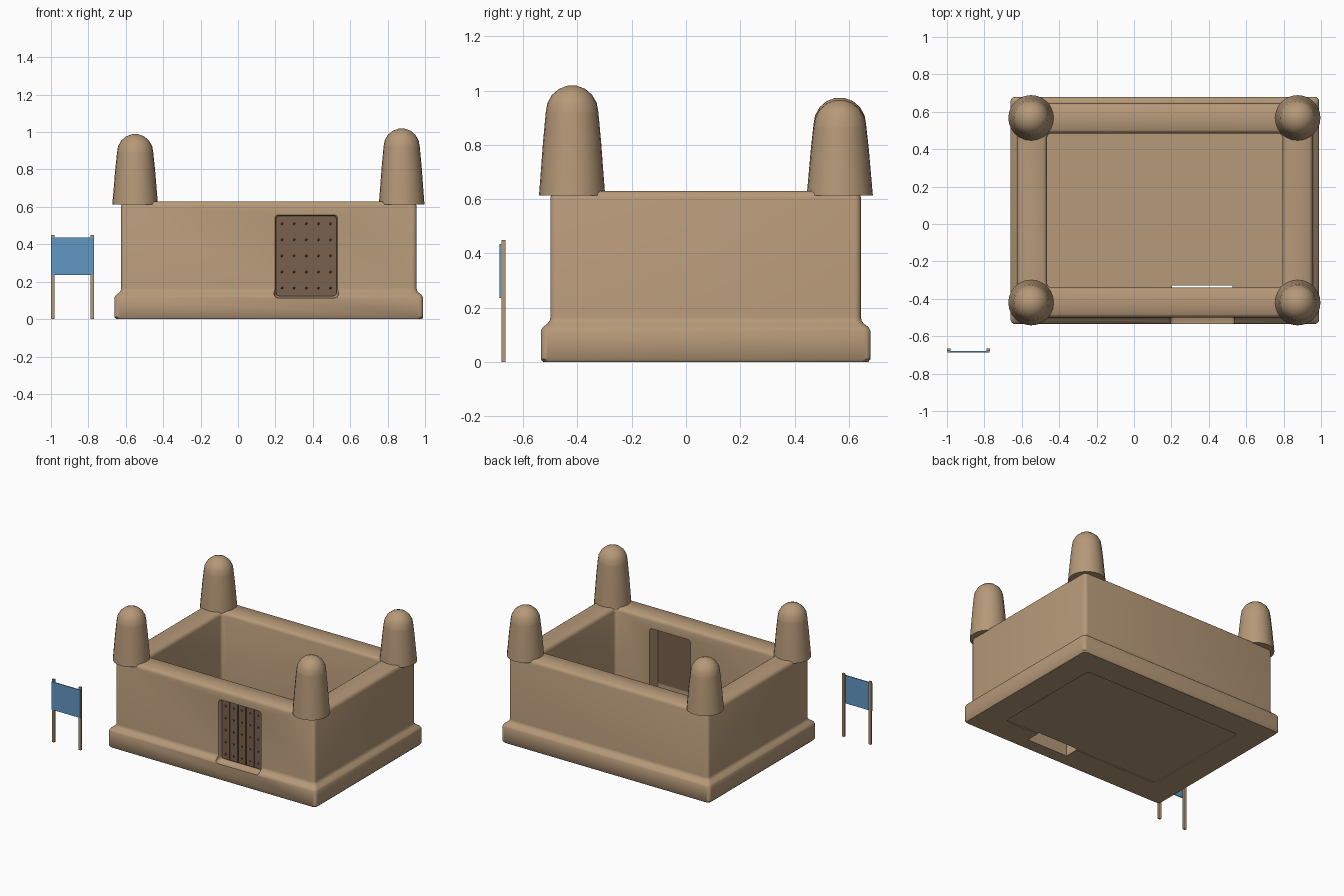
import bpy, bmesh, math
from mathutils import Matrix, Vector

cube = bpy.data.objects.get("Cube")
if cube:
    bpy.data.objects.remove(cube, do_unlink=True)


def material(name, rgb):
    mat = bpy.data.materials.new(name)
    mat.use_nodes = True
    mat.diffuse_color = (*rgb, 1)
    mat.node_tree.nodes["Principled BSDF"].inputs["Base Color"].default_value = (*rgb, 1)
    return mat


CLAY = material("tan clay", (0.47, 0.32, 0.19))
WOOD = material("brown wood", (0.19, 0.12, 0.075))
IRON = material("dark studs", (0.09, 0.06, 0.04))
BLUE = material("blue board", (0.12, 0.31, 0.55))


def finish(name, bm, mat, smooth=None):
    bmesh.ops.recalc_face_normals(bm, faces=bm.faces)
    mesh = bpy.data.meshes.new(name)
    bm.to_mesh(mesh)
    bm.free()
    mesh.materials.append(mat)
    obj = bpy.data.objects.new(name, mesh)
    bpy.context.collection.objects.link(obj)
    if smooth:
        smooth_object(obj, smooth)
    return obj


def activate(obj):
    bpy.ops.object.select_all(action="DESELECT")
    obj.select_set(True)
    bpy.context.view_layer.objects.active = obj


def smooth_object(obj, degrees):
    activate(obj)
    bpy.ops.object.shade_smooth_by_angle(angle=math.radians(degrees))


def skin(bm, rings):
    """Bridge consecutive vertex rings and cap both ends."""
    for a, b in zip(rings, rings[1:]):
        for i in range(len(a)):
            j = (i + 1) % len(a)
            bm.faces.new((a[i], a[j], b[j], b[i]))
    bm.faces.new(rings[0])
    bm.faces.new(rings[-1])


def rounded_loft(name, centre, half, levels, radius, mat, turn=Matrix(), smooth=None):
    """Stack rounded rectangles; each level is (inset, height)."""
    bm = bmesh.new()
    rings = []
    for inset, z in levels:
        ring = []
        for k in range(4):
            mid = math.radians(45 + 90 * k)
            sx, sy = (1 if math.cos(mid) > 0 else -1), (1 if math.sin(mid) > 0 else -1)
            cx = centre[0] + sx * (half[0] - inset - radius)
            cy = centre[1] + sy * (half[1] - inset - radius)
            for s in range(5):
                a = math.radians(90 * k + 22.5 * s)
                p = Vector((cx + radius * math.cos(a), cy + radius * math.sin(a), z))
                ring.append(bm.verts.new(turn @ p))
        rings.append(ring)
    skin(bm, rings)
    return finish(name, bm, mat, smooth)


def box(name, lo, hi, mat):
    lo, hi = Vector(lo), Vector(hi)
    bm = bmesh.new()
    bmesh.ops.create_cube(bm, size=1, matrix=Matrix.Translation((lo + hi) / 2)
                          @ Matrix.Diagonal((*(hi - lo), 1)))
    return finish(name, bm, mat)


def cut(target, cutter):
    cutter.hide_render = True
    mod = target.modifiers.new("cut", "BOOLEAN")
    mod.operation, mod.solver, mod.object = "DIFFERENCE", "EXACT", cutter
    activate(target)
    bpy.ops.object.modifier_apply(modifier=mod.name)
    bpy.data.objects.remove(cutter, do_unlink=True)


# Courtyard wall with flared plinth, rounded rim and thin floor
wall_profile = [
    (0.195, 0.005), (0.195, 0), (0.008, 0), (0, 0.01), (0, 0.115), (0.006, 0.127),
    (0.025, 0.142), (0.033, 0.153), (0.035, 0.165), (0.035, 0.605), (0.04, 0.62),
    (0.053, 0.63), (0.177, 0.63), (0.19, 0.62), (0.195, 0.605), (0.195, 0.015)]
walls = rounded_loft("courtyard_wall", (0.165, 0.0725), (0.825, 0.6075),
                     wall_profile, 0.025, CLAY)

# Doorway: flared front opening, and an inner recess open to the underside
UPRIGHT = Matrix.Rotation(math.pi / 2, 4, "X")
DOOR = (0.365, 0.338)
cut(walls, rounded_loft("door_cutter", DOOR, (0.162, 0.214),
                        [(0, 0.425), (0, 0.49), (-0.01, 0.507), (-0.01, 0.6)],
                        0.02, CLAY, UPRIGHT))
cut(walls, rounded_loft("recess_cutter", (DOOR[0], 0.25), (0.162, 0.302),
                        [(0, 0.33), (0, 0.437)], 0.02, CLAY, UPRIGHT))
smooth_object(walls, 40)

# Door slab, planks and studs
rounded_loft("door_slab", DOOR, (0.163, 0.216), [(0, 0.434), (0, 0.468)],
             0.02, WOOD, UPRIGHT)
STEP = 0.065
studs = bmesh.new()
for c in range(5):
    x = DOOR[0] + (c - 2) * STEP
    box(f"door_plank_{c + 1}", (x - 0.029, -0.476, 0.13), (x + 0.029, -0.466, 0.547), WOOD)
    for r in range(5):
        spot = Matrix.Translation((x, -0.476, DOOR[1] + (r - 2) * 0.086))
        bmesh.ops.create_icosphere(studs, subdivisions=1, radius=0.007, matrix=spot)
finish("door_studs", studs, IRON)


def turret(name, x, y, top):
    """Tapered round shaft with a separate faceted dome."""
    base, neck = 0.613, top - 0.1
    shaft = [(0.122, 0), (0.115, 0.3), (0.107, 0.65), (0.097, 1)]
    dome = [(math.cos(math.radians(a)), math.sin(math.radians(a))) for a in (0, 20, 40, 60, 80)]
    parts = {
        "shaft": [(r, base + t * (neck - base)) for r, t in shaft],
        "dome": [(0.097 * c, neck + 0.1 * s) for c, s in dome]}
    for part, profile in parts.items():
        bm = bmesh.new()
        rings = [[bm.verts.new((x + r * math.cos(i * math.pi / 12),
                                y + r * math.sin(i * math.pi / 12), z)) for i in range(24)]
                 for r, z in profile]
        skin(bm, rings)
        finish(f"{name}_{part}", bm, CLAY, 40)


# Corner turrets of slightly differing heights
turret("front_right_turret", -0.55, -0.42, 0.99)
turret("front_left_turret", 0.875, -0.42, 1.02)
turret("back_right_turret", -0.55, 0.567, 0.975)
turret("back_left_turret", 0.875, 0.567, 0.967)

# Free-standing sign
for side, x in (("right", -0.991), ("left", -0.779)):
    box(f"sign_{side}_post", (x - 0.009, -0.68, 0), (x + 0.009, -0.665, 0.45), CLAY)
box("sign_board", (-0.998, -0.687, 0.235), (-0.772, -0.68, 0.435), BLUE)
